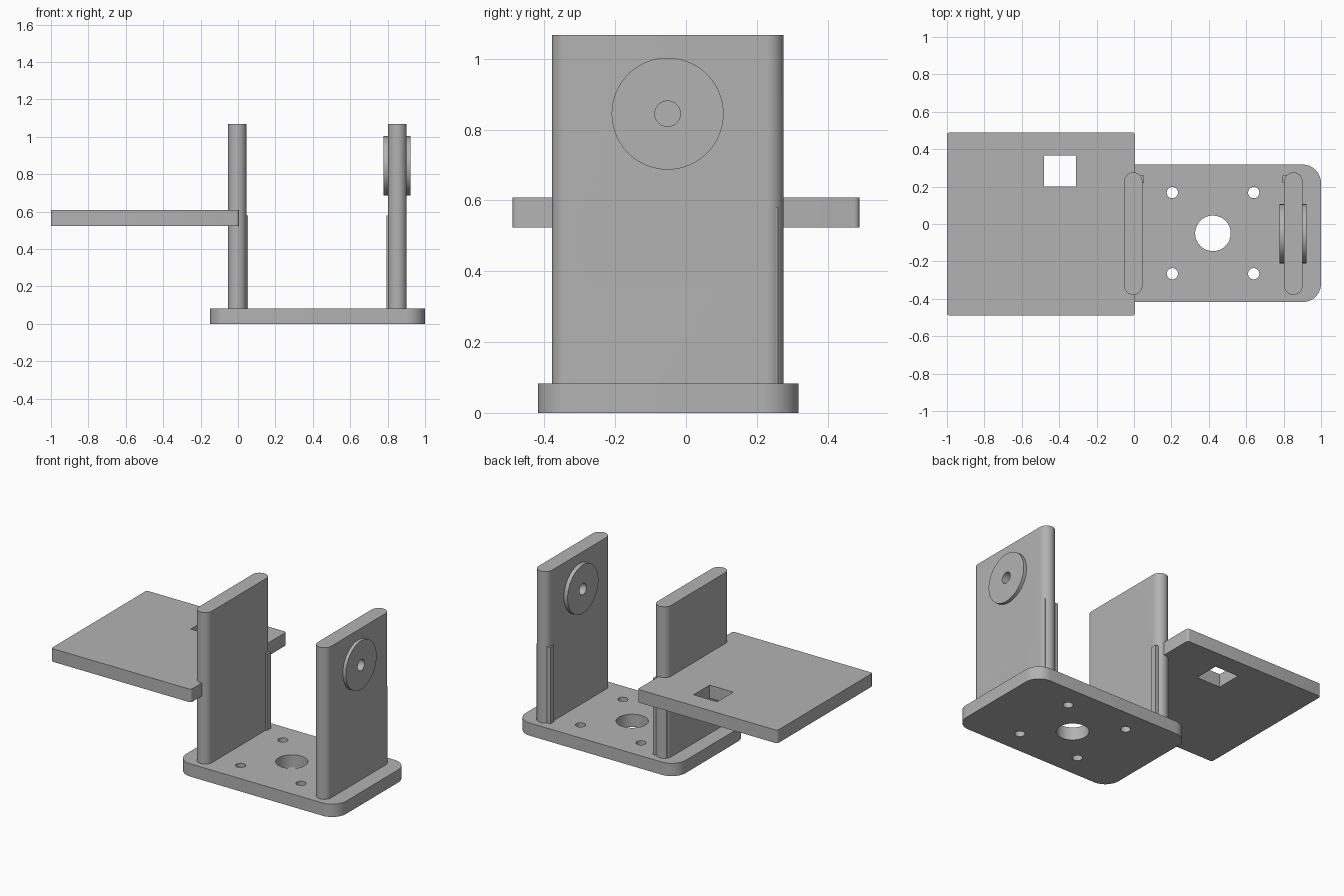
import bpy
import bmesh
from math import cos, sin, pi
from mathutils import Matrix

cube = bpy.data.objects.get("Cube")
if cube:
    bpy.data.objects.remove(cube, do_unlink=True)

grey = bpy.data.materials.new("plain_grey")
grey.use_nodes = True
grey.diffuse_color = (0.45, 0.45, 0.45, 1)
grey.node_tree.nodes["Principled BSDF"].inputs["Base Color"].default_value = (0.45, 0.45, 0.45, 1)


def prism(name, u, v, w, radius, axis="Z", steps=12):
    """Rounded rectangle spanning u by v, extruded over w along Z or X."""
    points = []
    corners = [(u[1], v[1], -1, -1), (u[0], v[1], 1, -1), (u[0], v[0], 1, 1), (u[1], v[0], -1, 1)]
    for i, (cu, cv, su, sv) in enumerate(corners):
        for k in range(steps + 1 if radius else 1):
            a = pi / 2 * (i + k / steps)
            points.append((cu + radius * (su + cos(a)), cv + radius * (sv + sin(a)), w[0]))
    bm = bmesh.new()
    face = bm.faces.new([bm.verts.new(p) for p in points])
    top = bmesh.ops.extrude_face_region(bm, geom=[face])["geom"]
    bmesh.ops.translate(bm, vec=(0, 0, w[1] - w[0]),
                        verts=[g for g in top if isinstance(g, bmesh.types.BMVert)])
    bmesh.ops.remove_doubles(bm, verts=bm.verts, dist=0.0001)
    if axis == "X":
        # u, v, w become y, z, x
        bm.transform(Matrix(((0, 0, 1, 0), (1, 0, 0, 0), (0, 1, 0, 0), (0, 0, 0, 1))))
    bmesh.ops.recalc_face_normals(bm, faces=bm.faces)
    mesh = bpy.data.meshes.new(name)
    bm.to_mesh(mesh)
    bm.free()
    mesh.materials.append(grey)
    obj = bpy.data.objects.new(name, mesh)
    bpy.context.collection.objects.link(obj)
    return obj


def disc(name, centre, radius, w, axis="Z"):
    a, b = centre
    return prism(name, (a - radius, a + radius), (b - radius, b + radius), w, radius, axis, 16)


def activate(obj):
    bpy.ops.object.select_all(action="DESELECT")
    obj.select_set(True)
    bpy.context.view_layer.objects.active = obj


def combine(obj, tool, operation="DIFFERENCE"):
    activate(obj)
    mod = obj.modifiers.new("combine", "BOOLEAN")
    mod.operation = operation
    mod.solver = "EXACT"
    mod.object = tool
    bpy.ops.object.modifier_apply(modifier=mod.name)
    bpy.data.objects.remove(tool, do_unlink=True)


def finish(obj):
    activate(obj)
    bpy.ops.object.shade_smooth_by_angle(angle=pi / 6)


# Base plate with one large and four small holes
base = prism("base_plate", (-0.15, 1.0), (-0.418, 0.318), (0, 0.083), 0.1)
combine(base, disc("centre_hole", (0.422, -0.05), 0.095, (-0.1, 0.2)))
for x in (0.205, 0.64):
    for y in (-0.266, 0.168):
        combine(base, disc("screw_hole", (x, y), 0.03, (-0.1, 0.2)))
finish(base)

# Shelf with a square opening
shelf = prism("shelf", (-1.0, 0.005), (-0.49, 0.49), (0.523, 0.608), 0.015, steps=4)
combine(shelf, prism("shelf_opening", (-0.48, -0.31), (0.2, 0.365), (0.4, 0.7), 0))
finish(shelf)

# Two uprights, each with a rear rib set slightly inward and a rounded slot
AXLE = (-0.052, 0.845)
uprights = []
for name, x, inward in (("bore_upright", -0.004, 1), ("hub_upright", 0.852, -1)):
    post = prism(name, (x - 0.049, x + 0.049), (-0.379, 0.276), (0.08, 1.068), 0.0488)
    rx = x + inward * 0.009
    combine(post, prism("rib", (rx - 0.049, rx + 0.049), (0.22, 0.26), (0.078, 0.58), 0), "UNION")
    combine(post, prism("slot", (-0.288, 0.185), (0.4, 0.588), (x - 0.2, x + 0.2), 0.05, "X"))
    uprights.append(post)

# Large bore in one upright, hub with counterbore on the other
bore, hub = uprights
combine(bore, disc("bore", AXLE, 0.2, (-0.2, 0.2), "X"))
combine(hub, disc("hub", AXLE, 0.158, (0.777, 0.922), "X"), "UNION")
combine(hub, disc("axle_hole", AXLE, 0.036, (0.6, 1.1), "X"))
combine(hub, disc("counterbore", AXLE, 0.09, (0.6, 0.85), "X"))
for post in uprights:
    finish(post)
